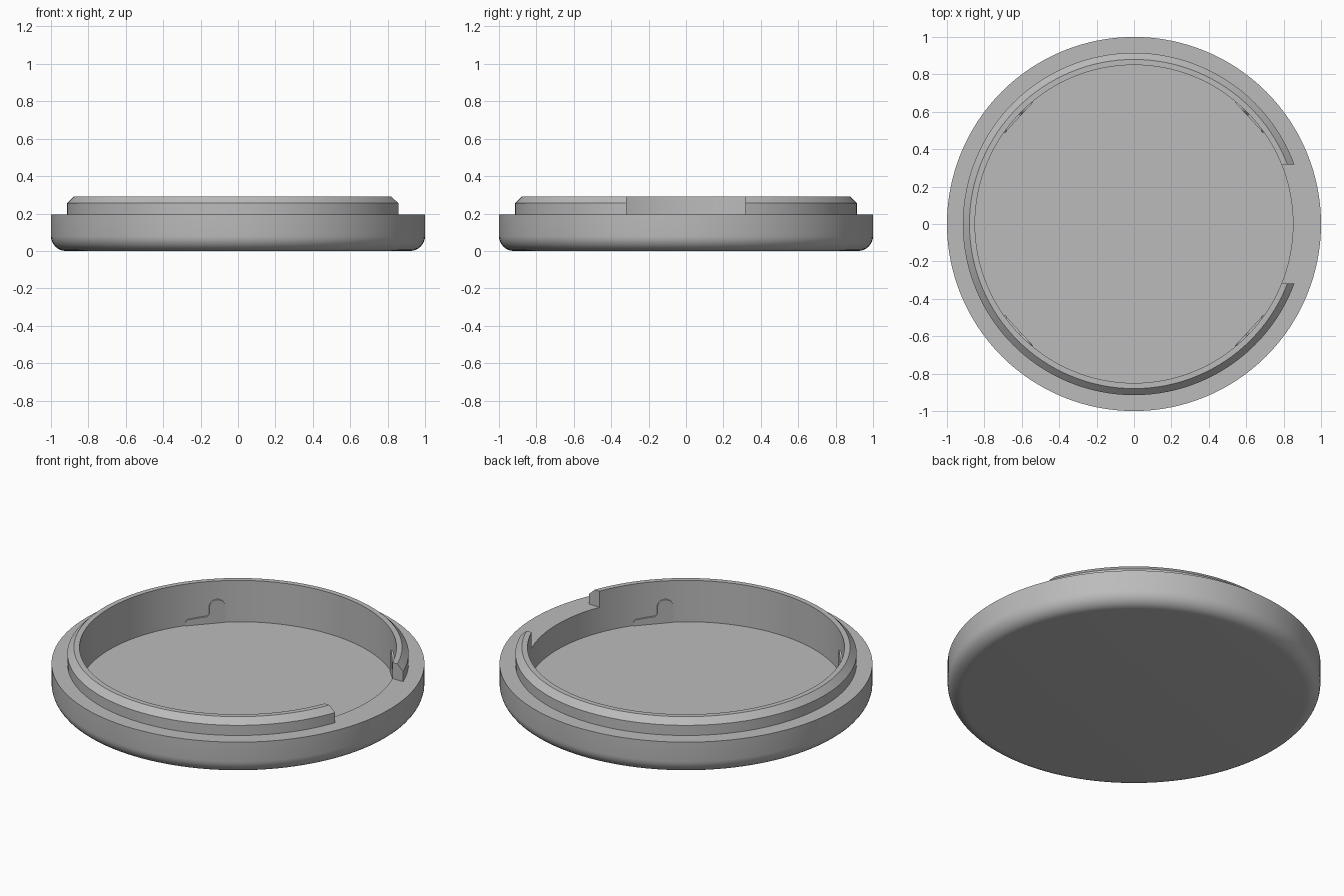
import bpy, bmesh
from math import sin, cos, pi, radians
from mathutils import Matrix, Vector

cube = bpy.data.objects.get("Cube")
if cube:
    bpy.data.objects.remove(cube, do_unlink=True)

SEGMENTS = 128
RIM_Z, FLOOR_Z, FILLET = 0.195, 0.045, 0.08

grey = bpy.data.materials.new("plain grey")
grey.use_nodes = True
colour = (0.5, 0.5, 0.5, 1)
grey.diffuse_color = colour
grey.node_tree.nodes["Principled BSDF"].inputs["Base Color"].default_value = colour


def make_object(name, bm):
    bmesh.ops.recalc_face_normals(bm, faces=bm.faces)
    mesh = bpy.data.meshes.new(name)
    bm.to_mesh(mesh)
    bm.free()
    mesh.materials.append(grey)
    obj = bpy.data.objects.new(name, mesh)
    bpy.context.collection.objects.link(obj)
    return obj


def activate(obj):
    bpy.ops.object.select_all(action="DESELECT")
    obj.select_set(True)
    bpy.context.view_layer.objects.active = obj


# Round tray: rounded underside, flat shoulder, chamfered lip and sunken floor
fillet = [(1 - FILLET + FILLET * sin(a), FILLET - FILLET * cos(a))
          for a in (i * pi / 16 for i in range(9))]
profile = [(0, 0)] + fillet + [(1, RIM_Z), (0.915, RIM_Z), (0.915, 0.255),
                               (0.88, 0.29), (0.85, 0.29), (0.85, FLOOR_Z), (0, FLOOR_Z)]
bm = bmesh.new()
verts = [bm.verts.new((r, 0, z)) for r, z in profile]
edges = [bm.edges.new(pair) for pair in zip(verts, verts[1:])]
bmesh.ops.spin(bm, geom=verts + edges, cent=(0, 0, 0), axis=(0, 0, 1),
               angle=2 * pi, steps=SEGMENTS, use_duplicate=False)
bmesh.ops.remove_doubles(bm, verts=bm.verts, dist=0.0001)
tray = make_object("tray", bm)

# Opening through the lip on the +x side, level with the shoulder
bm = bmesh.new()
bmesh.ops.create_cube(bm, size=1, matrix=Matrix.Translation((0.8, 0, RIM_Z + 0.25))
                      @ Matrix.Diagonal((0.6, 0.636, 0.5, 1)))
cutter = make_object("lip_gap_cutter", bm)
cutter.hide_render = True
cutter.hide_set(True)
gap = tray.modifiers.new("lip gap", "BOOLEAN")
gap.operation = "DIFFERENCE"
gap.solver = "EXACT"
gap.object = cutter
activate(tray)
bpy.ops.object.modifier_apply(modifier=gap.name)
bpy.data.objects.remove(cutter, do_unlink=True)
bpy.ops.object.shade_smooth_by_angle(angle=radians(30))

# Flat clip pads on the inner wall: a low foot with a round-topped tab at one end
foot = [(-0.11, 0.03), (0.11, 0.03)]
tab_top = [(0.067 + 0.043 * cos(a), 0.14 + 0.043 * sin(a))
           for a in (i * pi / 10 for i in range(11))]
shoulder = [(0.024, 0.1), (0.012, 0.088), (-0.095, 0.08), (-0.11, 0.065)]
outline = foot + tab_top + shoulder
outward = Vector((-0.615, 0.57, 0)).normalized()
along = Vector((-outward.x, outward.y, 0)).yxz
for side, sx in (("right", 1), ("left", -1)):
    for end, sy in (("back", 1), ("front", -1)):
        bm = bmesh.new()
        ring = []
        for u, z in outline:
            p = outward * 0.838 + along * u
            ring.append(bm.verts.new((p.x * sx, p.y * sy, z)))
        face = bm.faces.new(ring)
        grown = bmesh.ops.extrude_face_region(bm, geom=[face])["geom"]
        bmesh.ops.translate(bm, verts=[v for v in grown if isinstance(v, bmesh.types.BMVert)],
                            vec=(outward.x * sx * 0.04, outward.y * sy * 0.04, 0))
        make_object(f"clip_pad_{end}_{side}", bm)
